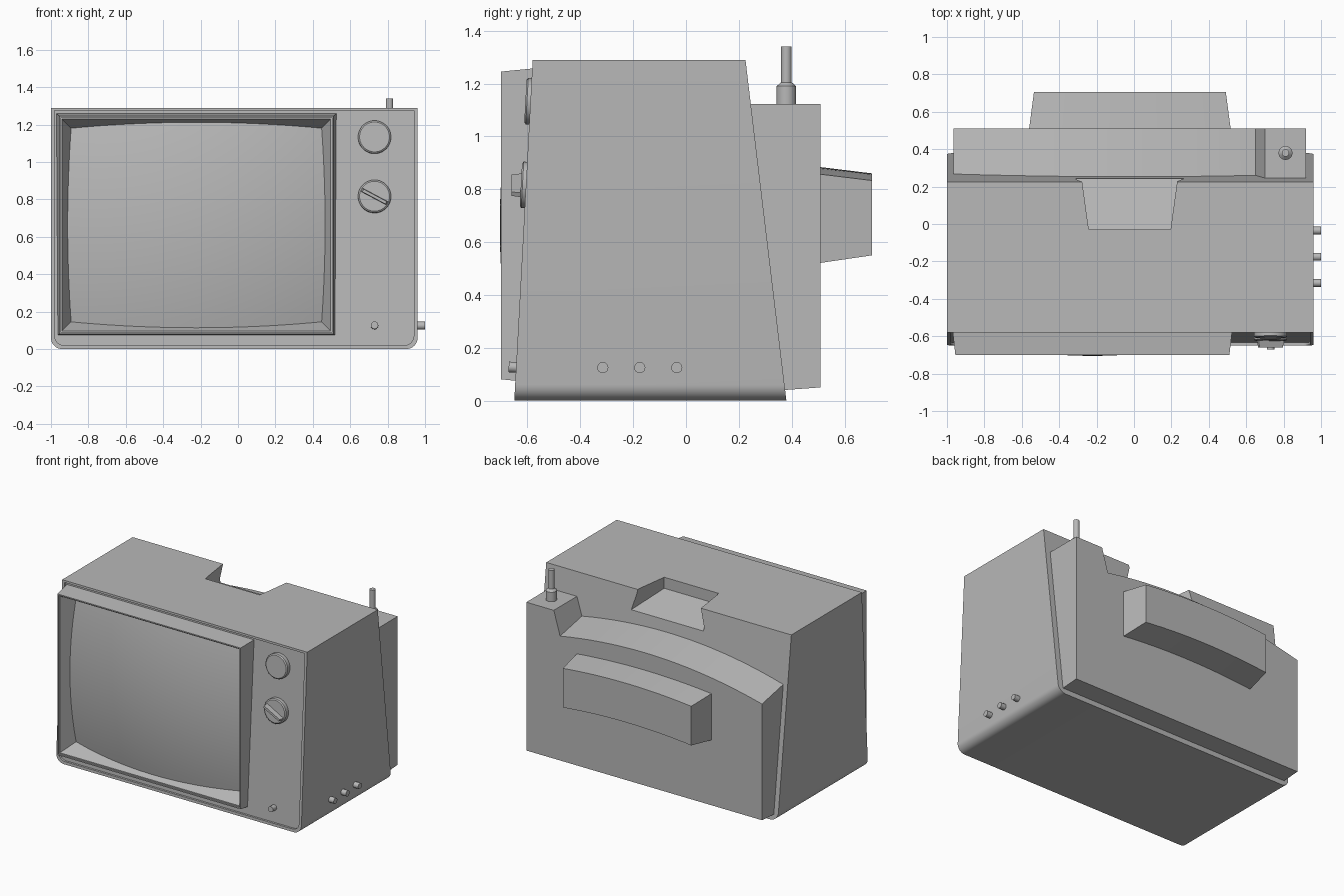
import bpy, bmesh, math
from mathutils import Vector, Matrix

old = bpy.data.objects.get("Cube")
if old:
    bpy.data.objects.remove(old, do_unlink=True)

gray = bpy.data.materials.new("plain gray")
gray.use_nodes = True
TONE = (0.48, 0.48, 0.48, 1)
gray.diffuse_color = TONE
gray.node_tree.nodes["Principled BSDF"].inputs["Base Color"].default_value = TONE


def finish(name, bm):
    bmesh.ops.recalc_face_normals(bm, faces=bm.faces)
    mesh = bpy.data.meshes.new(name)
    bm.to_mesh(mesh)
    bm.free()
    mesh.materials.append(gray)
    obj = bpy.data.objects.new(name, mesh)
    bpy.context.collection.objects.link(obj)
    return obj


def smooth(obj):
    bpy.ops.object.select_all(action='DESELECT')
    obj.select_set(True)
    bpy.context.view_layer.objects.active = obj
    bpy.ops.object.shade_smooth_by_angle(angle=math.radians(30))


def loft(name, loops, caps=True):
    """Skin matching closed loops of points."""
    bm = bmesh.new()
    rings = [[bm.verts.new(p) for p in loop] for loop in loops]
    n = len(rings[0])
    for a, b in zip(rings, rings[1:]):
        for i in range(n):
            j = (i + 1) % n
            bm.faces.new((a[i], a[j], b[j], b[i]))
    if caps:
        bm.faces.new(rings[0])
        bm.faces.new(rings[-1])
    return finish(name, bm)


def cut(obj, cutter):
    mod = obj.modifiers.new("cut", 'BOOLEAN')
    mod.operation = 'DIFFERENCE'
    mod.solver = 'EXACT'
    mod.object = cutter
    bpy.context.view_layer.objects.active = obj
    bpy.ops.object.modifier_apply(modifier=mod.name)
    bpy.data.objects.remove(cutter, do_unlink=True)


def turned(name, origin, axis, profile, sides=32):
    """Round part: profile lists (distance along axis, radius)."""
    turn = Vector(axis).to_track_quat('Z', 'Y').to_matrix()
    loops = []
    for d, r in profile:
        ring = [(i * math.tau / sides) for i in range(sides)]
        loops.append([Vector(origin) + turn @ Vector((r * math.cos(a), r * math.sin(a), d))
                      for a in ring])
    obj = loft(name, loops)
    smooth(obj)
    return obj


def front_y(z):
    return -0.65 + 0.054 * z


def back_y(z):
    return 0.38 - 0.12 * z


# Cabinet with rounded lower corners and sloping front and back
def cabinet_outline(inset, top):
    r = 0.06 - inset * 0.5
    x0, x1, z0 = -1 + inset, 0.96 - inset, inset
    pts = [(x0, top), ]
    for cx, start in ((x0 + r, 180), (x1 - r, 270)):
        for i in range(9):
            a = math.radians(start + i * 90 / 8)
            pts.append((cx + r * math.cos(a), z0 + r + r * math.sin(a)))
    return pts + [(x1, top)]


outline = cabinet_outline(0, 1.29)
cabinet = loft("cabinet", [[(x, front_y(z), z) for x, z in outline],
                           [(x, back_y(z), z) for x, z in outline]])
inner = cabinet_outline(0.02, 1.275)
cut(cabinet, loft("panel_cutter", [[(x, -0.9, z) for x, z in inner],
                                   [(x, front_y(z) + 0.015, z) for x, z in inner]]))


def rect(y, hx, hz, cx=-0.2225, cz=0.663):
    return [(cx + sx * hx, y, cz + sz * hz) for sx, sz in ((-1, -1), (1, -1), (1, 1), (-1, 1))]


cut(cabinet, loft("screen_cutter", [rect(-0.9, 0.73, 0.577), rect(-0.45, 0.73, 0.577)]))


# Hand grip notch, wider at the floor and the rear
def notch(y, top_half, floor_half, floor_z):
    c = -0.022
    return [(c - floor_half, y, floor_z), (c + floor_half, y, floor_z),
            (c + top_half, y, 1.3), (c - top_half, y, 1.3)]


cut(cabinet, loft("notch_cutter", [notch(-0.03, 0.2175, 0.2175, 1.21),
                                   notch(0.4, 0.2765, 0.331, 1.10)]))
smooth(cabinet)

# Screen bezel with a thin lip and a funnel running in to the glass
SLOPE, MOUTH_X, MOUTH_Z, MOUTH_Y = 0.42, 0.718, 0.566, -0.69


def funnel(y):
    d = SLOPE * (y - MOUTH_Y)
    return MOUTH_X - d, MOUTH_Z - d


loft("screen_bezel", [rect(-0.55, 0.75, 0.597), rect(-0.70, 0.7325, 0.5825),
                      rect(-0.70, 0.725, 0.574), rect(MOUTH_Y, 0.725, 0.574),
                      rect(MOUTH_Y, MOUTH_X, MOUTH_Z), rect(-0.53, *funnel(-0.53))], caps=False)

# Bulging glass, its border trimmed to the funnel walls
bm = bmesh.new()
N = 24
grid = []
for i in range(N + 1):
    row = []
    for j in range(N + 1):
        u, v, y = 2 * i / N - 1, 2 * j / N - 1, -0.65
        for step in range(8):
            hx, hz = funnel(y)
            y = -0.705 + ((u * hx) ** 2 + (v * hz) ** 2) / 5.5
        row.append(bm.verts.new((-0.2225 + u * hx, y, 0.663 + v * hz)))
    grid.append(row)
for i in range(N):
    for j in range(N):
        bm.faces.new((grid[i][j], grid[i + 1][j], grid[i + 1][j + 1], grid[i][j + 1]))
smooth(finish("screen_glass", bm))


# Back cover: arched sloping ledge with a raised corner post
def ledge(x):
    return 1.01 - 0.12 * ((x + 0.022) / 0.943) ** 2


STEPS = 20
arch = [-0.965 + 1.615 * i / STEPS for i in range(STEPS + 1)]
cover = [(0.92, 0.05, -0.01), (-0.965, 0.05, -0.01)]
cover += [(x, ledge(x), 0.05) for x in arch]
cover += [(0.70, 1.122, 0), (0.92, 1.122, 0)]
smooth(loft("back_cover", [[(x, 0.51, z) for x, z, rise in cover],
                           [(x, back_y(z + rise) - 0.005, z + rise) for x, z, rise in cover]]))


# Rear tube housing with parallel arched top and bottom
def housing(y, half, low, high):
    us = [-1 + 2 * i / STEPS for i in range(STEPS + 1)]
    bow = [(-0.022 + u * half, 0.027 * (1 - u * u)) for u in us]
    return ([(x, y, low + b) for x, b in bow] +
            [(x, y, high + b) for x, b in reversed(bow)])


smooth(loft("tube_housing", [housing(0.50, 0.54, 0.52, 0.858),
                             housing(0.705, 0.513, 0.55, 0.833)]))

# Antenna socket and rod
turned("antenna", (0.81, 0.38, 1.12), (0, 0, 1),
       [(0, 0.037), (0.07, 0.037), (0.085, 0.02), (0.22, 0.02)])

# Front dials, square to the sloping panel
out = Vector((0, -1, 0.054)).normalized()
for name, z in (("upper_dial", 1.132), ("lower_dial", 0.815)):
    turned(name, (0.73, front_y(z) + 0.017, z), out,
           [(0, 0.088), (0.03, 0.088), (0.036, 0.08)], 48)

# Grip bar across the lower dial
tilt = Matrix.Rotation(math.radians(28), 3, 'Y')
base = Vector((0.73, front_y(0.815), 0.815))
bar = []
for y, length, width in ((0, 0.08, 0.011), (-0.055, 0.07, 0.008)):
    corners = ((-length, -width), (length, -width), (length, width), (-length, width))
    bar.append([base + tilt @ Vector((x, y, z)) for x, z in corners])
loft("dial_grip", bar)

# Small push buttons on the front and the side
turned("front_button", (0.73, front_y(0.125) + 0.017, 0.125), out, [(0, 0.02), (0.045, 0.02)], 20)
for i in range(3):
    turned("side_button_%d" % (i + 1), (0.95, -0.315 + 0.14 * i, 0.125), (1, 0, 0),
           [(0, 0.021), (0.05, 0.021)], 20)
